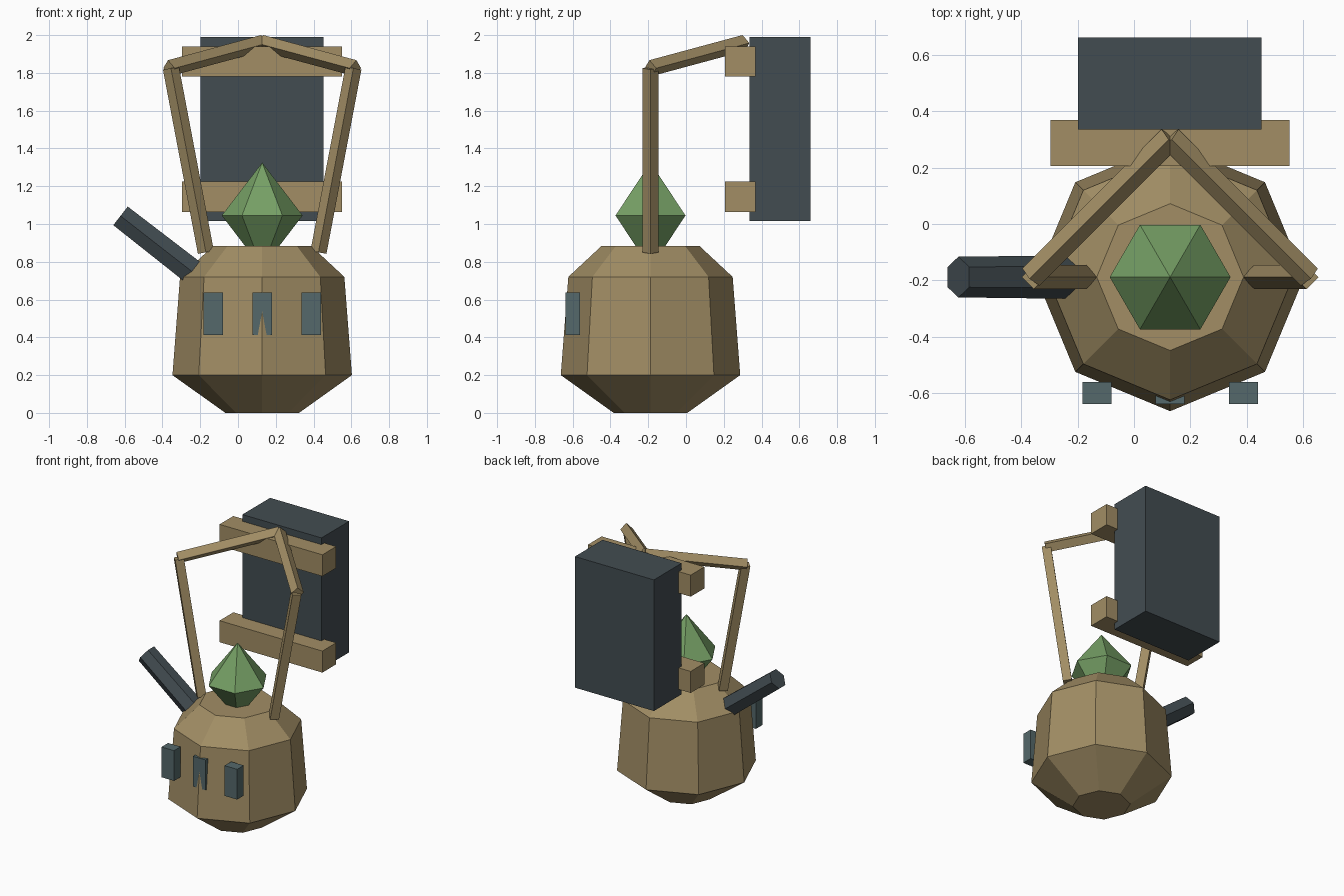
import bpy, math
from mathutils import Vector, Matrix

if "Cube" in bpy.data.objects:
    bpy.data.objects.remove(bpy.data.objects["Cube"])

CX, CY = 0.128, -0.188   # axis of the pot


def material(name, rgb):
    m = bpy.data.materials.new(name)
    m.diffuse_color = (*rgb, 1)
    m.use_nodes = True
    m.node_tree.nodes["Principled BSDF"].inputs["Base Color"].default_value = m.diffuse_color
    return m


BRASS = material("brass", (0.36, 0.27, 0.13))
IRON = material("dark_iron", (0.055, 0.073, 0.083))
GLASS = material("window_glass", (0.09, 0.14, 0.145))
GREEN = material("green_crystal", (0.18, 0.35, 0.13))


def mesh_object(name, verts, faces, mat):
    me = bpy.data.meshes.new(name)
    me.from_pydata(verts, [], faces)
    me.materials.append(mat)
    ob = bpy.data.objects.new(name, me)
    bpy.context.collection.objects.link(ob)
    return ob


def lathe(name, profile, sides, mat, matrix):
    """Stack of n-sided rings (radius, height) with capped ends."""
    verts, faces = [], []
    for r, z in profile:
        for i in range(sides):
            a = 2 * math.pi * i / sides
            verts.append(matrix @ Vector((r * math.cos(a), r * math.sin(a), z)))
    for k in range(len(profile) - 1):
        for i in range(sides):
            j = (i + 1) % sides
            faces.append((k * sides + i, k * sides + j,
                          (k + 1) * sides + j, (k + 1) * sides + i))
    faces.append(tuple(reversed(range(sides))))
    top = (len(profile) - 1) * sides
    faces.append(tuple(range(top, top + sides)))
    return mesh_object(name, verts, faces, mat)


def rod(name, a, b, r1, r2, sides, mat):
    """Prism from a to b with one corner pointing sideways (horizontal)."""
    a, b = Vector(a), Vector(b)
    d = (b - a).normalized()
    x = Vector((0, 0, 1)).cross(d).normalized()
    y = d.cross(x)
    m = Matrix((x, y, d)).transposed().to_4x4()
    m.translation = a
    return lathe(name, [(r1, 0), (r2, (b - a).length)], sides, mat, m)


def box(name, lo, hi, mat):
    verts = [(x, y, z) for z in (lo[2], hi[2]) for x, y in
             ((lo[0], lo[1]), (hi[0], lo[1]), (hi[0], hi[1]), (lo[0], hi[1]))]
    faces = [(3, 2, 1, 0), (4, 5, 6, 7), (0, 1, 5, 4),
             (1, 2, 6, 5), (2, 3, 7, 6), (3, 0, 4, 7)]
    return mesh_object(name, verts, faces, mat)


axis = Matrix.Translation((CX, CY, 0))

# Eight-sided pot
lathe("pot_body", [(0.195, 0), (0.475, 0.2), (0.435, 0.72), (0.26, 0.883)], 8, BRASS, axis)

# Crystal on a short stem
lathe("crystal_stem", [(0.08, 0.84), (0.08, 0.96)], 6, GREEN, axis)
top, mid, low = (CX, CY, 1.325), 1.045, (CX, CY, 0.765)
ring = [(CX + 0.214 * math.cos(i * math.pi / 3),
         CY + 0.214 * math.sin(i * math.pi / 3), mid) for i in range(6)]
mesh_object("crystal", ring + [top, low],
            [(i, (i + 1) % 6, 6) for i in range(6)] +
            [((i + 1) % 6, i, 7) for i in range(6)], GREEN)

# Spout
rod("spout", (-0.22, CY, 0.73), (-0.622, CY, 1.043), 0.077, 0.072, 6, IRON)

# Windows
for i, x in enumerate((-0.183, 0.076, 0.336)):
    box(f"window_{i + 1}", (x, -0.637, 0.412), (x + 0.103, -0.56, 0.637), GLASS)

# Uprights and the bars meeting at the back
for side, s in (("left", -1), ("right", 1)):
    rod(f"upright_{side}", (CX + s * 0.298, CY, 0.85), (CX + s * 0.483, CY, 1.825),
        0.043, 0.043, 4, BRASS)
    rod(f"top_bar_{side}", (CX + s * 0.493, CY, 1.825), (CX, 0.305, 1.958),
        0.043, 0.043, 4, BRASS)

# Back case with two cross bars
box("back_case", (-0.198, 0.335, 1.015), (0.452, 0.66, 1.99), IRON)
for name, z in (("lower_cross_bar", 1.064), ("upper_cross_bar", 1.78)):
    box(name, (-0.296, 0.206, z), (0.55, 0.368, z + 0.16), BRASS)
